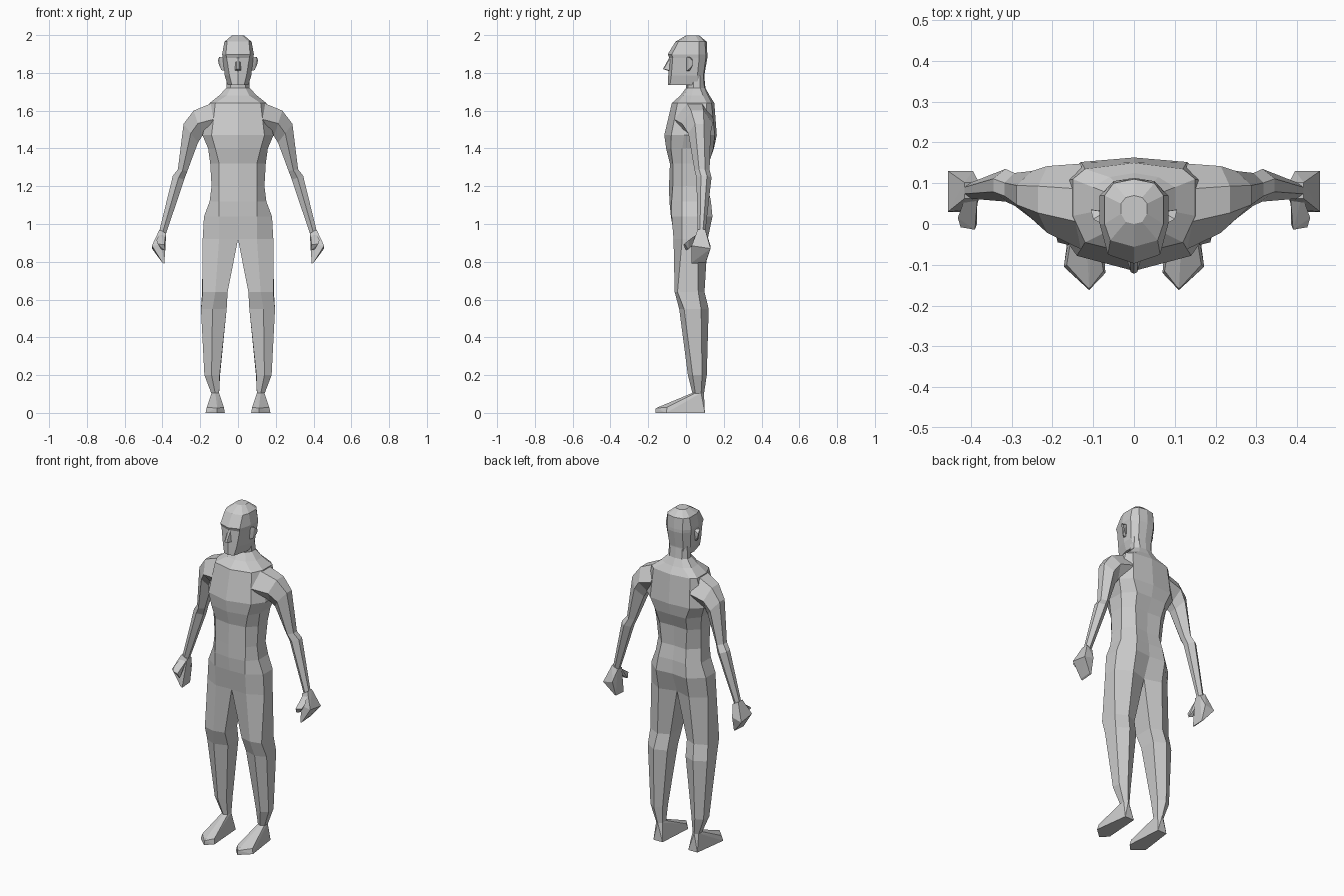
import bpy, bmesh
from mathutils import Vector


def finish(name, bm):
    """Turn a right-half bmesh into a mirrored, flat-shaded object."""
    bmesh.ops.recalc_face_normals(bm, faces=bm.faces)
    me = bpy.data.meshes.new(name)
    bm.to_mesh(me)
    bm.free()
    ob = bpy.data.objects.new(name, me)
    bpy.context.collection.objects.link(ob)
    mod = ob.modifiers.new("mirror", "MIRROR")
    mod.merge_threshold = 0.0005
    return ob


def skin(bm, rings, closed):
    """Bridge consecutive vertex rings with quads."""
    for a, b in zip(rings, rings[1:]):
        n = len(a)
        for i in range(n if closed else n - 1):
            j = (i + 1) % n
            bm.faces.new((a[i], a[j], b[j], b[i]))


def add_rings(bm, rings):
    return [[bm.verts.new(p) for p in r] for r in rings]


def half_ring(z, fy, ax, ay, bx, by, cy, dx, dy, ey):
    """Half section from front centre round the side to back centre."""
    return [(0, fy, z), (ax, ay, z), (bx, by, z),
            (bx, cy, z), (dx, dy, z), (0, ey, z)]


def limb_ring(xo, zo, xi, zi, yf, yb):
    """Six-sided section between an outer and an inner edge."""
    st = [(0, .3), (0, .7), (.5, 1), (1, .7), (1, .3), (.5, 0)]
    return [(xo + (xi - xo) * t, yf + (yb - yf) * s, zo + (zi - zo) * t) for t, s in st]


def hull(name, pts):
    bm = bmesh.new()
    for p in pts:
        bm.verts.new(Vector(p))
    res = bmesh.ops.convex_hull(bm, input=bm.verts[:])
    loose = [v for v in bm.verts if not v.link_faces]
    bmesh.ops.delete(bm, geom=loose, context="VERTS")
    bmesh.ops.dissolve_limit(bm, angle_limit=0.05, verts=bm.verts[:], edges=bm.edges[:])
    return finish(name, bm)


# Torso and neck, with legs continuing from the hip ring
torso = [half_ring(*r) for r in (
    (0.92, -.060, .10, -.066, .187, -.02, .06, .10, .115, .085),
    (1.04, -.080, .10, -.076, .180, -.02, .07, .10, .140, .130),
    (1.12, -.088, .10, -.076, .150, -.02, .07, .09, .132, .125),
    (1.20, -.090, .10, -.070, .140, -.02, .06, .08, .115, .110),
    (1.32, -.085, .10, -.070, .147, -.02, .07, .09, .120, .115),
    (1.40, -.105, .12, -.080, .158, -.02, .08, .10, .145, .148),
    (1.47, -.115, .14, -.078, .188, -.01, .10, .13, .152, .163),
    (1.64, -.075, .12, -.045, .150, .02, .11, .12, .135, .150),
    (1.68, -.030, .06, -.015, .100, .03, .09, .06, .115, .125),
    (1.72, .000, .04, .010, .062, .04, .075, .04, .098, .103),
    (1.80, .000, .04, .010, .060, .04, .075, .04, .090, .095))]
legs = [[(x, y, z) for x, y in pts] for z, pts in (
    (0.64, [(.055, -.045), (.12, -.06), (.187, -.045), (.19, .065), (.12, .098), (.055, .07)]),
    (0.55, [(.060, -.01), (.135, -.036), (.196, -.01), (.196, .08), (.13, .12), (.06, .09)]),
    (0.20, [(.097, .03), (.140, .01), (.178, .035), (.175, .085), (.135, .11), (.095, .085)]),
    (0.10, [(.100, .045), (.12, .035), (.14, .05), (.14, .08), (.12, .095), (.10, .08)]),
    (0.05, [(.100, .045), (.12, .035), (.14, .05), (.14, .08), (.12, .09), (.10, .08)]))]
bm = bmesh.new()
t = add_rings(bm, torso)
skin(bm, t, False)
bm.faces.new(t[-1])
lg = [t[0]] + add_rings(bm, legs)
skin(bm, lg, True)
bm.faces.new(lg[-1])
finish("torso_and_legs", bm)

# Feet
hull("feet", [(.085, .10, 0), (.145, .10, 0), (.172, -.105, 0), (.11, -.162, 0), (.07, -.12, 0),
              (.165, -.10, .03), (.11, -.16, .025), (.075, -.115, .03),
              (.10, .045, .105), (.12, .032, .105), (.14, .05, .105),
              (.14, .08, .105), (.12, .095, .105), (.10, .08, .105)])

# Arms from the shoulder root to the wrist
bm = bmesh.new()
arm = add_rings(bm, [limb_ring(*r) for r in (
    (.120, 1.648, .140, 1.46, -.062, .148),
    (.235, 1.600, .190, 1.465, -.022, .142),
    (.288, 1.530, .212, 1.43, .012, .130),
    (.318, 1.290, .268, 1.28, .045, .125),
    (.345, 1.255, .285, 1.235, .055, .135),
    (.416, 0.965, .382, 0.945, .062, .102))])
skin(bm, arm, True)
bm.faces.new(arm[0])
bm.faces.new(arm[-1])
finish("arms", bm)

# Hands and thumbs
hull("hands", [(.416, .062, .97), (.38, .062, .95), (.416, .102, .97), (.38, .102, .95),
               (.456, .03, .885), (.456, .13, .87), (.405, .035, .89), (.395, .13, .885),
               (.39, .03, .79), (.39, .105, .795), (.40, .03, .795), (.40, .105, .80)])
hull("thumbs", [(.412, .07, .955), (.384, .06, .94), (.432, .015, .915), (.392, .05, .90),
                (.425, -.008, .895), (.39, -.014, .89), (.405, .012, .865), (.385, .0, .86)])

# Head
bm = bmesh.new()
head = add_rings(bm, [half_ring(*r) for r in (
    (1.735, -.095, .032, -.085, .055, .00, .06, .04, .090, .097),
    (1.785, -.094, .045, -.078, .070, .00, .06, .045, .092, .097),
    (1.880, -.088, .060, -.070, .081, .00, .07, .05, .105, .113),
    (1.898, -.097, .064, -.075, .084, .00, .07, .05, .105, .113),
    (1.965, -.056, .058, -.040, .072, .00, .07, .05, .100, .110),
    (1.998, .000, .020, .005, .032, .025, .05, .02, .065, .070))])
skin(bm, head, False)
bm.faces.new(head[0])
bm.faces.new(head[-1])
finish("head", bm)

# Ears
hull("ears", [(.07, -.005, 1.88), (.07, .03, 1.88), (.07, 0, 1.81), (.07, .02, 1.81),
              (.10, .012, 1.885), (.106, .035, 1.865), (.088, .012, 1.815), (.10, .035, 1.84)])

# Nose
hull("nose", [(0, -.085, 1.888), (.01, -.08, 1.885), (0, -.122, 1.82), (.008, -.118, 1.82),
              (.018, -.085, 1.812), (0, -.09, 1.81), (0, -.08, 1.84)])
